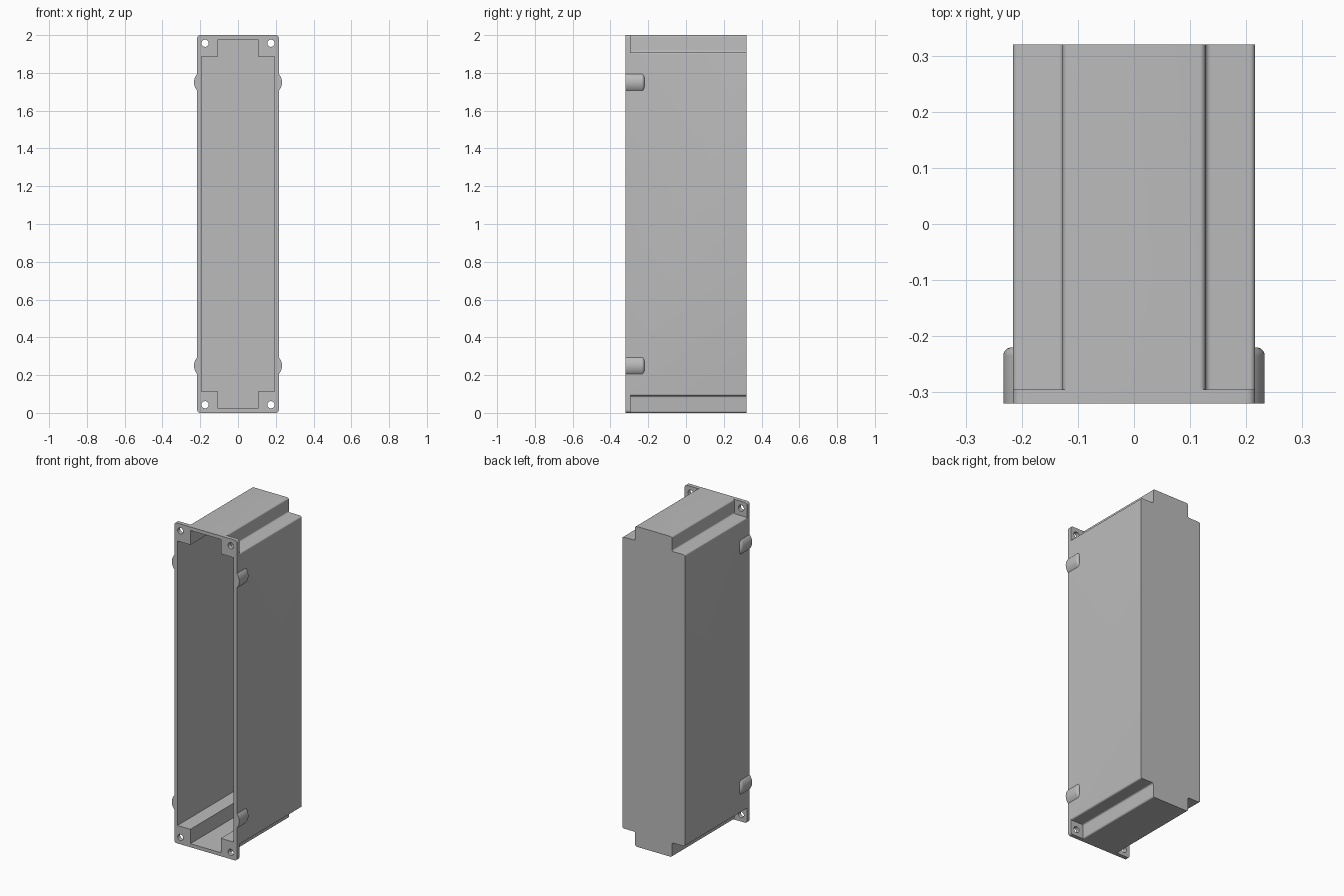
import bpy, bmesh
from math import sin, cos, pi, sqrt, acos
from mathutils import Vector

cube = bpy.data.objects.get("Cube")
if cube:
    bpy.data.objects.remove(cube, do_unlink=True)

HALF_W, HALF_H, WALL = 0.216, 1.0, 0.022
FRONT, FLANGE_BACK, BACK = -0.32, -0.295, 0.32

grey = bpy.data.materials.new("plain grey")
grey.use_nodes = True
colour = (0.5, 0.5, 0.5, 1)
grey.diffuse_color = colour
grey.node_tree.nodes["Principled BSDF"].inputs["Base Color"].default_value = colour


def make(name, bm):
    bmesh.ops.recalc_face_normals(bm, faces=bm.faces)
    mesh = bpy.data.meshes.new(name)
    bm.to_mesh(mesh)
    bm.free()
    mesh.materials.append(grey)
    ob = bpy.data.objects.new(name, mesh)
    bpy.context.collection.objects.link(ob)
    return ob


def rounded(points, r, steps=6):
    """Replace each right-angle corner of an outline by an arc."""
    out = []
    for i, p in enumerate(points):
        a = (points[i - 1] - p).normalized() * r
        b = (points[(i + 1) % len(points)] - p).normalized() * r
        for k in range(steps + 1):
            t = k / steps * pi / 2
            out.append(p + a * (1 - sin(t)) + b * (1 - cos(t)))
    return out


def stepped(w, h, neck, shoulder):
    """Tall outline with a narrower neck at both ends."""
    q = [(w, shoulder), (neck, shoulder), (neck, h)]
    pts = q + [(-x, z) for x, z in reversed(q)]
    pts += [(-x, -z) for x, z in q] + [(x, -z) for x, z in reversed(q)]
    return [Vector(p) for p in pts]


def prism(name, outline, y0, y1):
    bm = bmesh.new()
    face = bm.faces.new([bm.verts.new((p.x, y0, p.y + HALF_H)) for p in outline])
    ext = bmesh.ops.extrude_face_region(bm, geom=[face], use_keep_orig=True)
    verts = [v for v in ext["geom"] if isinstance(v, bmesh.types.BMVert)]
    bmesh.ops.translate(bm, verts=verts, vec=(0, y1 - y0, 0))
    return make(name, bm)


def combine(target, other, operation):
    mod = target.modifiers.new(operation, "BOOLEAN")
    mod.operation, mod.solver, mod.object = operation, "EXACT", other
    bpy.context.view_layer.objects.active = target
    bpy.ops.object.modifier_apply(modifier=mod.name)
    bpy.data.objects.remove(other, do_unlink=True)


def smooth(ob):
    bpy.ops.object.select_all(action="DESELECT")
    ob.select_set(True)
    bpy.context.view_layer.objects.active = ob
    bpy.ops.object.shade_smooth_by_angle(angle=pi / 6)


# Housing body with stepped ends, plus the front flange
body = stepped(HALF_W, HALF_H, 0.127, 0.91)
housing = prism("housing", rounded(body, 0.01), FRONT + 0.01, BACK)
corners = [Vector((x * HALF_W, z * HALF_H)) for x, z in ((1, 1), (-1, 1), (-1, -1), (1, -1))]
combine(housing, prism("flange", rounded(corners, 0.015), FRONT, FLANGE_BACK), "UNION")

# Open cavity, closed at the back
cavity = stepped(HALF_W - WALL, HALF_H - WALL, 0.127 - WALL, 0.91 - WALL)
combine(housing, prism("cavity_cutter", cavity, FRONT - 0.1, BACK - WALL), "DIFFERENCE")

# Screw holes in the flange corners
for sx in (-1, 1):
    for sz in (-1, 1):
        ring = [Vector((sx * 0.174 + 0.019 * cos(k * pi / 16),
                        sz * 0.957 + 0.019 * sin(k * pi / 16))) for k in range(32)]
        combine(housing, prism("hole_cutter", ring, FRONT - 0.1, FLANGE_BACK + 0.02), "DIFFERENCE")
smooth(housing)


# Side lugs: shallow arc ridges with a rounded rear end
def lug(name, side, z):
    radius, fillet, chord_x = 0.0666, 0.015, HALF_W - 0.004
    centre = 0.233 - radius
    stations = [(FRONT, 0)] + [(-0.235 + fillet * sin(t), fillet * (1 - cos(t)))
                               for t in (k * pi / 12 for k in range(7))]
    bm = bmesh.new()
    rings = []
    for y, inset in stations:
        r = radius - inset
        half = acos((chord_x - centre) / r)
        angles = [half * (k / 8 - 1) for k in range(17)]
        rings.append([bm.verts.new((side * (centre + r * cos(a)), y, z + r * sin(a)))
                      for a in angles])
    for a, b in zip(rings, rings[1:]):
        for k in range(17):
            j = (k + 1) % 17
            bm.faces.new((a[k], a[j], b[j], b[k]))
    bm.faces.new(rings[0])
    bm.faces.new(rings[-1])
    smooth(make(name, bm))


for side, word in ((1, "left"), (-1, "right")):
    for z, level in ((0.25, "lower"), (1.75, "upper")):
        lug(f"{level}_{word}_lug", side, z)
